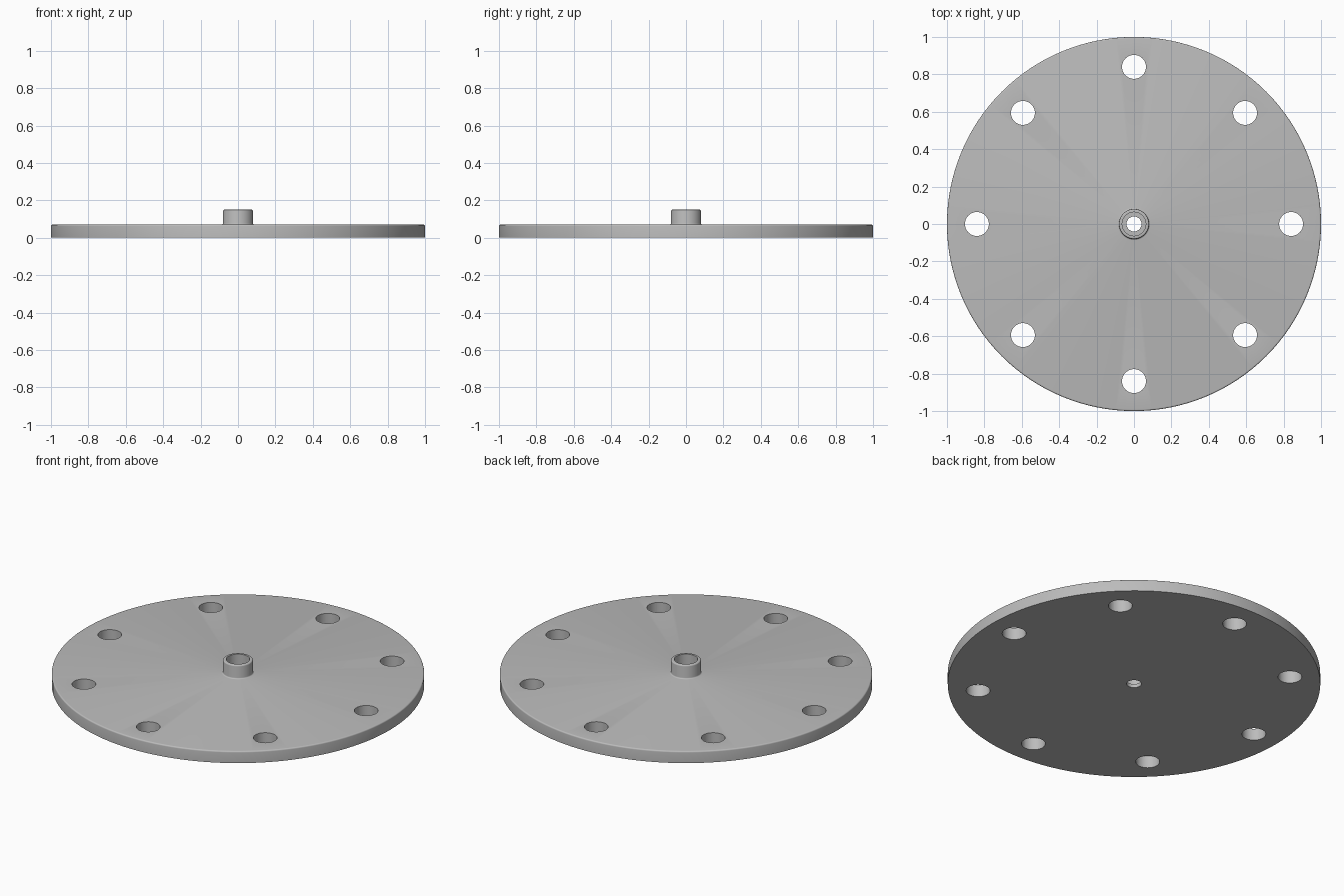
import bpy, bmesh, math
from mathutils import Matrix

cube = bpy.data.objects.get("Cube")
if cube:
    bpy.data.objects.remove(cube)

SEGMENTS = 128
HOLES = 8
HOLE_RADIUS = 0.064
HOLE_CIRCLE = 0.84

grey = bpy.data.materials.new("plain_grey")
grey.use_nodes = True
colour = (0.5, 0.5, 0.5, 1)
grey.diffuse_color = colour
grey.node_tree.nodes["Principled BSDF"].inputs["Base Color"].default_value = colour


def arc(cx, cz, r, start, end, steps=4):
    """Points (radius, height) on a rounded corner of the profile."""
    angles = [math.radians(start + (end - start) * i / steps) for i in range(steps + 1)]
    return [(cx + r * math.cos(a), cz + r * math.sin(a)) for a in angles]


def add_object(name, bm):
    mesh = bpy.data.meshes.new(name)
    bmesh.ops.recalc_face_normals(bm, faces=bm.faces)
    bm.to_mesh(mesh)
    bm.free()
    obj = bpy.data.objects.new(name, mesh)
    bpy.context.collection.objects.link(obj)
    mesh.materials.append(grey)
    return obj


# Flange plate with hub: one lathed profile, from the bore outwards
profile = [(0.04, 0), (1, 0)]
profile += arc(0.992, 0.062, 0.008, 0, 90)        # rounded plate rim
profile += arc(0.087, 0.077, 0.007, 270, 180)     # fillet at the hub foot
profile += arc(0.073, 0.143, 0.007, 0, 90)        # rounded hub top
profile += [(0.063, 0.15), (0.063, 0.022), (0.04, 0.022)]  # counterbore

bm = bmesh.new()
rings = []
for i in range(SEGMENTS):
    a = 2 * math.pi * i / SEGMENTS
    rings.append([bm.verts.new((r * math.cos(a), r * math.sin(a), z)) for r, z in profile])
for i, ring in enumerate(rings):
    following = rings[(i + 1) % SEGMENTS]
    for j in range(len(profile)):
        k = (j + 1) % len(profile)
        bm.faces.new((ring[j], following[j], following[k], ring[k]))
plate = add_object("flange_plate", bm)

# Cutter for the ring of bolt holes
bm = bmesh.new()
for i in range(HOLES):
    place = Matrix.Rotation(2 * math.pi * i / HOLES, 4, 'Z') @ Matrix.Translation((HOLE_CIRCLE, 0, 0.035))
    bmesh.ops.create_cone(bm, cap_ends=True, segments=48, radius1=HOLE_RADIUS,
                          radius2=HOLE_RADIUS, depth=0.2, matrix=place)
cutter = add_object("bolt_hole_cutter", bm)

# Cut the holes, then drop the cutter
cut = plate.modifiers.new("bolt_holes", 'BOOLEAN')
cut.operation = 'DIFFERENCE'
cut.solver = 'EXACT'
cut.object = cutter
bpy.ops.object.select_all(action='DESELECT')
plate.select_set(True)
bpy.context.view_layer.objects.active = plate
bpy.ops.object.modifier_apply(modifier=cut.name)
bpy.data.objects.remove(cutter)

# Smooth walls, crisp edges
bpy.ops.object.shade_smooth_by_angle(angle=math.radians(30))
